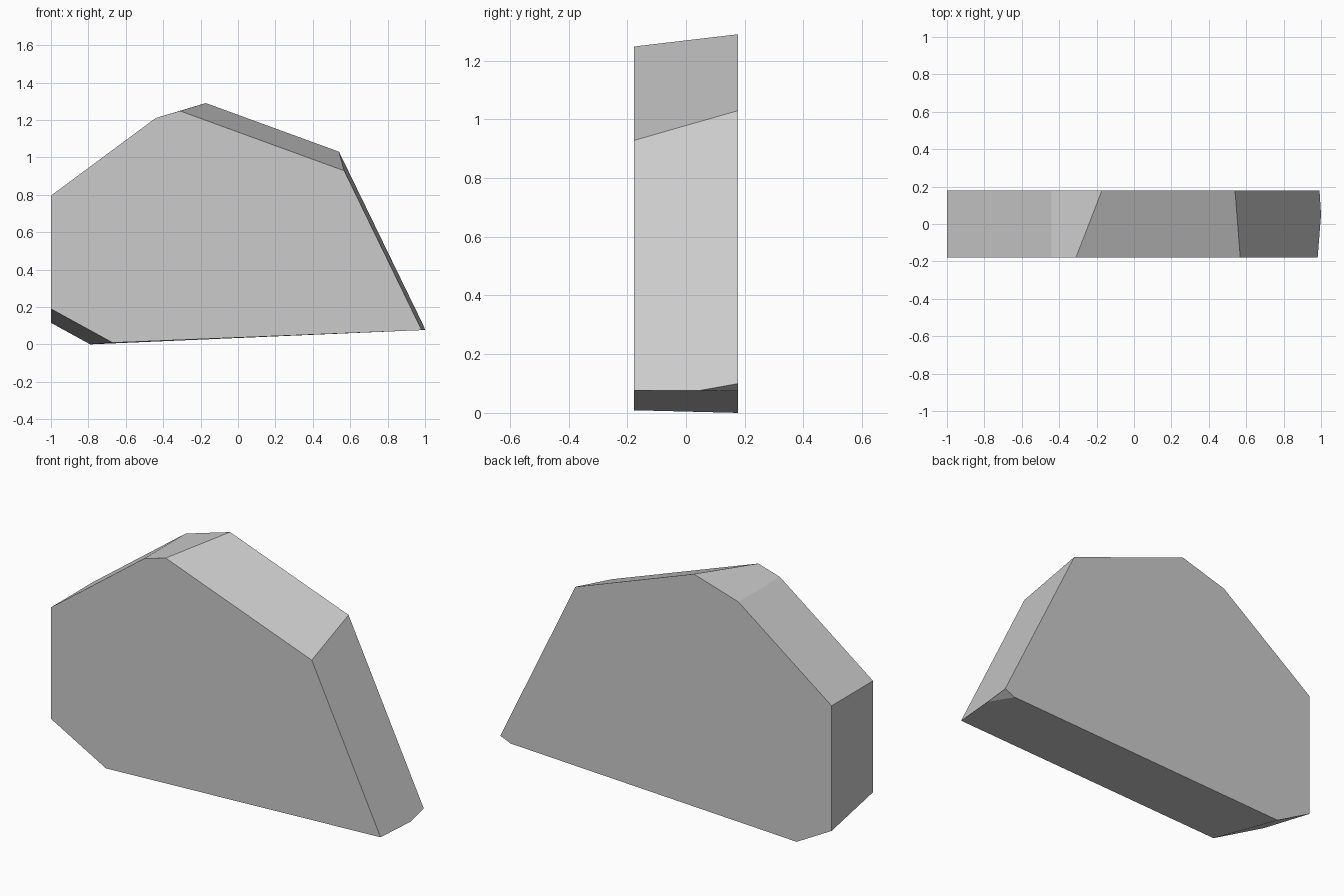
import bpy
import bmesh

cube = bpy.data.objects.get("Cube")
if cube:
    bpy.data.objects.remove(cube, do_unlink=True)

# Stone colour
stone = bpy.data.materials.new("stone_grey")
stone.use_nodes = True
colour = (0.6, 0.6, 0.6, 1)
stone.diffuse_color = colour
stone.node_tree.nodes["Principled BSDF"].inputs["Base Color"].default_value = colour

# Outlines of the two broad faces (x, z), both starting at the lower left
FRONT_Y, BACK_Y = -0.178, 0.178
front_outline = [(-1, 0.19), (-1, 0.795), (-0.44, 1.21), (-0.31, 1.248),
                 (0.568, 0.928), (0.982, 0.076), (-0.67, 0.009)]
back_outline = [(-1, 0.115), (-1, 0.795), (-0.44, 1.21), (-0.172, 1.29),
                (0.54, 1.03), (0.992, 0.1), (0.93, 0.074), (-0.79, 0)]

bm = bmesh.new()
front = [bm.verts.new((x, FRONT_Y, z)) for x, z in front_outline]
back = [bm.verts.new((x, BACK_Y, z)) for x, z in back_outline]
tip = bm.verts.new((1, 0.05, 0.077))

# Broad faces
bm.faces.new(front)
bm.faces.new(back)

# Sloping sides between matching corners
for i in range(4):
    bm.faces.new((front[i], front[i + 1], back[i + 1], back[i]))
bm.faces.new((front[4], front[5], tip, back[5], back[4]))

# Chipped corner, underside and lower left bevel
bm.faces.new((tip, back[6], back[5]))
bm.faces.new((front[5], front[6], back[7], back[6], tip))
bm.faces.new((front[6], front[0], back[0], back[7]))

bmesh.ops.recalc_face_normals(bm, faces=bm.faces)
mesh = bpy.data.meshes.new("stone_slab")
bm.to_mesh(mesh)
bm.free()
mesh.materials.append(stone)
slab = bpy.data.objects.new("stone_slab", mesh)
bpy.context.collection.objects.link(slab)
